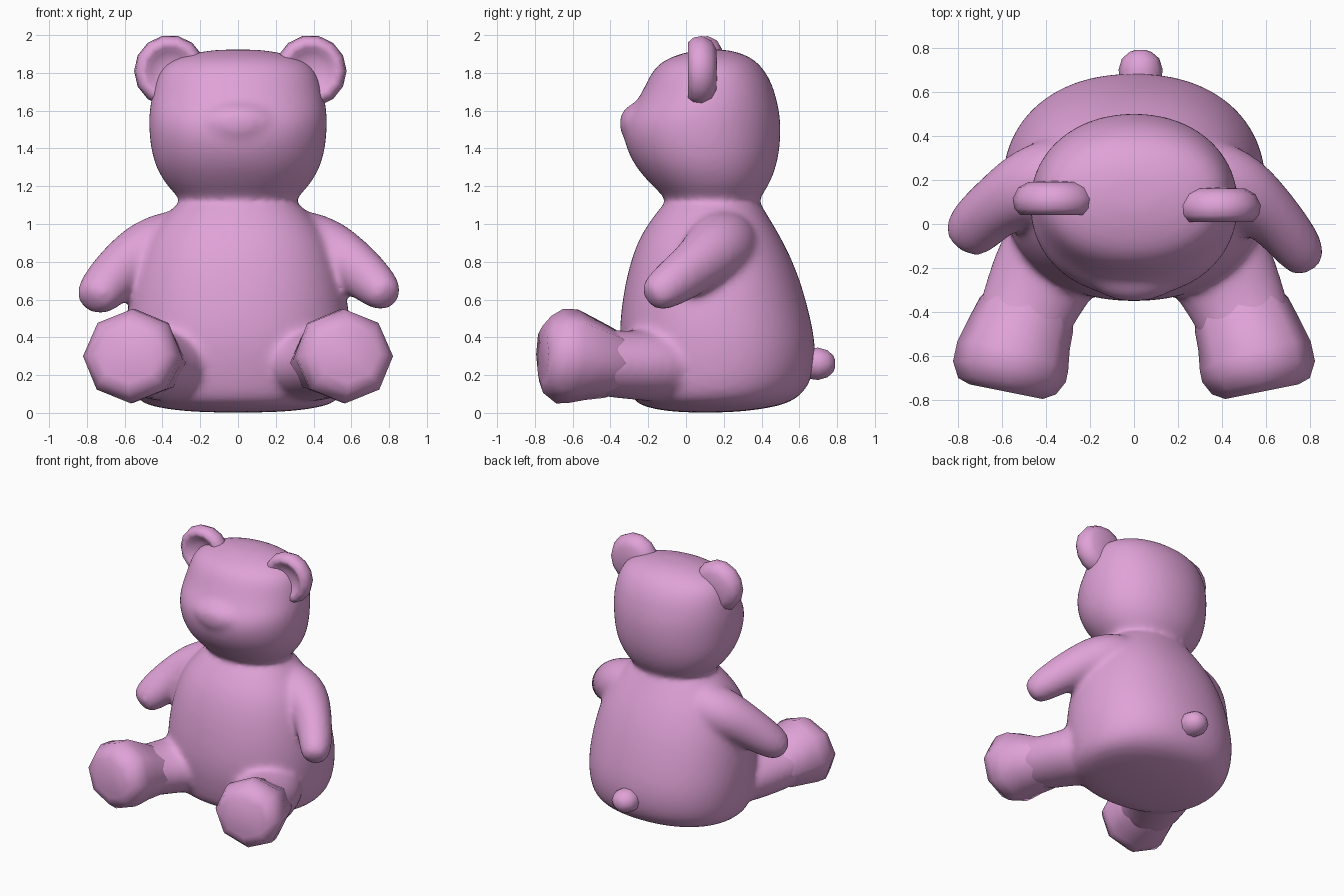
import bpy, bmesh, math
from mathutils import Vector

if "Cube" in bpy.data.objects:
    bpy.data.objects.remove(bpy.data.objects["Cube"])

pink = bpy.data.materials.new("pink_plush")
pink.diffuse_color = (0.74, 0.36, 0.68, 1)
pink.use_nodes = True
pink.node_tree.nodes["Principled BSDF"].inputs["Base Color"].default_value = pink.diffuse_color


def skin(name, rings, angle=70):
    """Bridge equal-sized point rings into a closed, smooth-shaded part."""
    bm = bmesh.new()
    loops = [[bm.verts.new(p) for p in ring] for ring in rings]
    n = len(loops[0])
    for a, b in zip(loops, loops[1:]):
        for i in range(n):
            j = (i + 1) % n
            bm.faces.new((a[i], a[j], b[j], b[i]))
    bm.faces.new(loops[0])
    bm.faces.new(loops[-1])
    bmesh.ops.recalc_face_normals(bm, faces=bm.faces)
    mesh = bpy.data.meshes.new(name)
    bm.to_mesh(mesh)
    bm.free()
    mesh.materials.append(pink)
    obj = bpy.data.objects.new(name, mesh)
    bpy.context.collection.objects.link(obj)
    bpy.ops.object.select_all(action='DESELECT')
    obj.select_set(True)
    bpy.context.view_layer.objects.active = obj
    bpy.ops.object.shade_smooth_by_angle(angle=math.radians(angle))
    return obj


def spow(v, e):
    return math.copysign(abs(v) ** e, v)


def stack(name, levels, squareness, n=28):
    """Loft horizontal rounded sections: z, half width, front y, back y."""
    rings = []
    for z, w, f, b in levels:
        ring = []
        for i in range(n):
            t = 2 * math.pi * i / n
            x = w * spow(math.cos(t), 2 / squareness)
            y = (f + b) / 2 + (b - f) / 2 * spow(math.sin(t), 2 / squareness)
            ring.append((x, y, z))
        rings.append(ring)
    return skin(name, rings)


def limb(name, path, n):
    """Loft sections along a path: x, y, z, sideways radius, upward radius."""
    pts = [Vector(p[:3]) for p in path]
    rings = []
    for k, (c, p) in enumerate(zip(pts, path)):
        tan = (pts[min(k + 1, len(pts) - 1)] - pts[max(k - 1, 0)]).normalized()
        side = tan.cross(Vector((0, 0, 1))).normalized()
        up = side.cross(tan)
        rings.append([c + side * p[3] * math.cos(a) + up * p[4] * math.sin(a)
                      for a in (2 * math.pi * i / n for i in range(n))])
    return skin(name, rings)


# Pear-shaped torso with broad shoulders
body = stack("body", [
    (0.0, .22, -.05, .25), (.03, .46, -.23, .48), (.07, .545, -.29, .59),
    (.16, .585, -.32, .67), (.33, .605, -.355, .695), (.50, .60, -.355, .665),
    (.75, .555, -.315, .595), (.95, .475, -.245, .495), (1.08, .35, -.14, .41),
    (1.14, .30, -.10, .385)], 2.2)

# Head, with the muzzle swelling out of the lower front
head = stack("head", [
    (1.10, .31, -.12, .395), (1.13, .305, -.10, .385), (1.20, .38, -.18, .44),
    (1.30, .44, -.27, .48), (1.40, .465, -.32, .50), (1.50, .475, -.34, .505),
    (1.58, .475, -.315, .50), (1.65, .465, -.26, .485), (1.74, .445, -.215, .46),
    (1.82, .415, -.175, .415), (1.875, .345, -.11, .36), (1.91, .22, 0, .28),
    (1.925, .10, .08, .20)], 2.1)

# Soft bump at the top of the muzzle
muzzle = limb("muzzle", [
    (0, -.12, 1.53, .28, .14), (0, -.22, 1.53, .26, .13), (0, -.29, 1.53, .20, .11),
    (0, -.335, 1.52, .12, .07), (0, -.352, 1.52, .04, .03)], 16)

# Arms, posed slightly differently, with wide shoulder roots
right_arm = limb("right_arm", [
    (.18, .22, .91, .17, .17), (.34, .20, .89, .20, .195), (.48, .15, .86, .185, .175),
    (.60, .065, .785, .14, .15), (.71, -.06, .695, .125, .13),
    (.765, -.14, .64, .11, .11), (.80, -.20, .605, .08, .075)], 14)
left_arm = limb("left_arm", [
    (-.18, .22, .91, .17, .17), (-.34, .21, .89, .20, .195), (-.48, .17, .86, .185, .175),
    (-.60, .10, .775, .145, .155), (-.70, .01, .675, .14, .135),
    (-.75, -.05, .615, .125, .115), (-.78, -.095, .58, .085, .075)], 14)

parts = [head, muzzle, right_arm, left_arm]
for name, s in (("right", 1), ("left", -1)):
    # Leg running from the hip into the foot
    parts.append(limb(name + "_leg", [
        (s * .28, .05, .25, .22, .19), (s * .38, -.18, .25, .26, .20),
        (s * .45, -.31, .255, .235, .185), (s * .485, -.40, .26, .225, .185),
        (s * .525, -.50, .28, .21, .18), (s * .55, -.60, .30, .18, .17)], 14))

    # Blunt eight-sided foot
    limb(name + "_foot", [
        (s * .46, -.33, .258, .19, .15), (s * .488, -.41, .265, .225, .187),
        (s * .52, -.50, .28, .24, .215),
        (s * .55, -.60, .30, .26, .25), (s * .565, -.67, .30, .26, .25),
        (s * .575, -.735, .31, .225, .205), (s * .58, -.76, .31, .17, .15)], 8)

    # Ear: a disc with a dished front
    cx, cy = (.385, .085) if s > 0 else (-.36, .115)
    profile = [(.03, .08), (.12, .075), (.165, .05), (.19, 0), (.182, -.045),
               (.155, -.075), (.125, -.065), (.10, -.045), (.06, -.03), (.02, -.025)]
    skin(name + "_ear", [
        [(cx + r * math.cos(a), cy + d, 1.81 + r * math.sin(a))
         for a in (2 * math.pi * i / 14 for i in range(14))]
        for r, d in profile], 80)

# Tail
limb("tail", [
    (.03, .62, .26, .09, .08), (.03, .70, .26, .10, .09), (.03, .75, .26, .085, .075),
    (.03, .78, .26, .05, .045), (.03, .79, .26, .02, .02)], 10)

# Fuse torso, head and limbs into one soft skin with blended creases
bpy.ops.object.select_all(action='DESELECT')
for part in parts + [body]:
    part.select_set(True)
bpy.context.view_layer.objects.active = body
bpy.ops.object.join()
body.modifiers.clear()
body.modifiers.new("round", 'SUBSURF').levels = 2
fuse = body.modifiers.new("fuse", 'REMESH')
fuse.mode = 'VOXEL'
fuse.voxel_size = 0.02
fuse.use_smooth_shade = True
soften = body.modifiers.new("soften", 'SMOOTH')
soften.factor = 0.5
soften.iterations = 14
